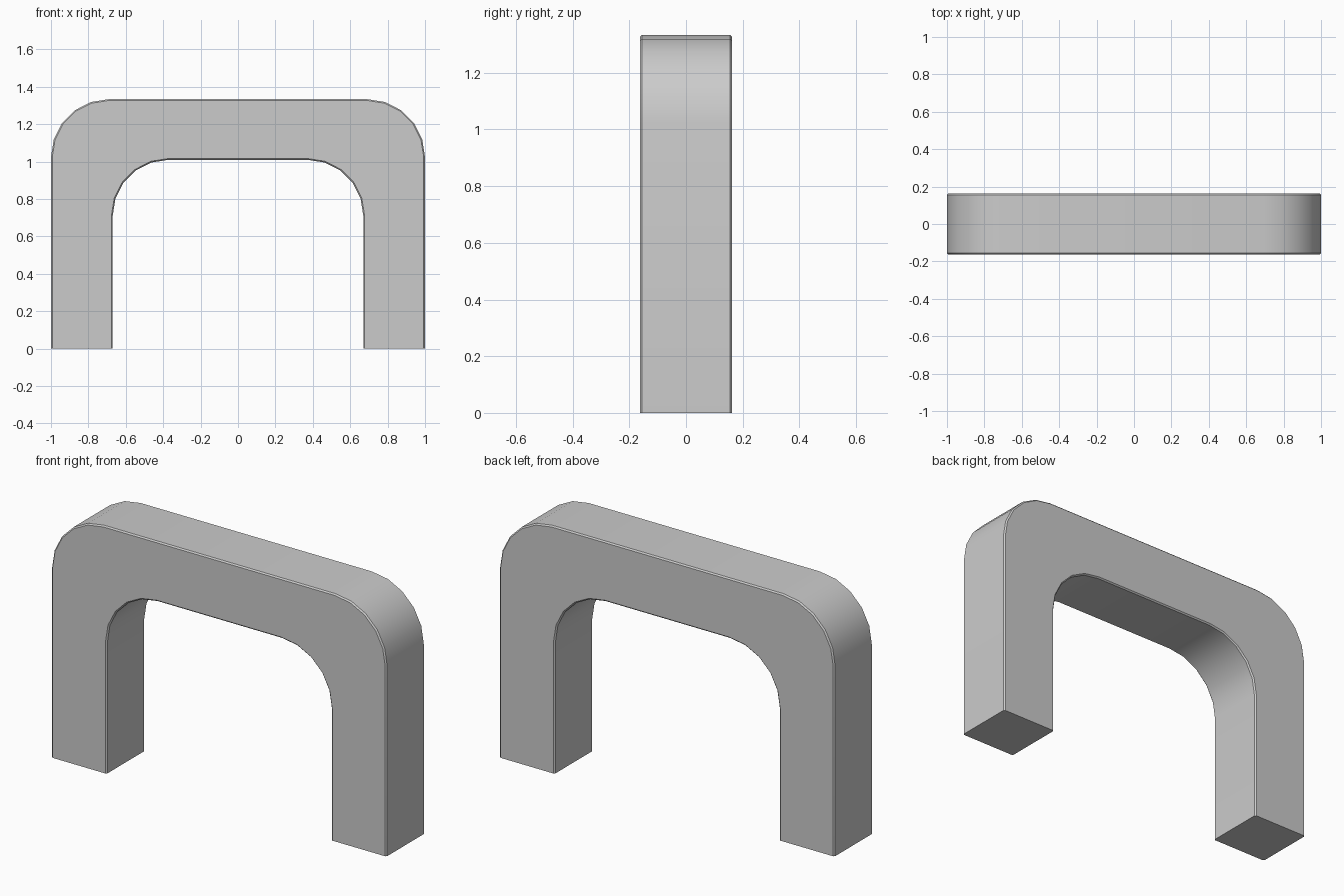
import bpy
import bmesh
from math import cos, sin, pi

if "Cube" in bpy.data.objects:
    bpy.data.objects.remove(bpy.data.objects["Cube"])

HALF_DEPTH = 0.163
SEGMENTS = 5


def half_outline(half_width, top, radius):
    """Right half of an arch outline, from the foot up round the corner."""
    points = [(half_width, 0.0)]
    for i in range(SEGMENTS + 1):
        a = i * pi / 2 / SEGMENTS
        points.append((half_width - radius + radius * cos(a),
                       top - radius + radius * sin(a)))
    return points


def full_outline(*args):
    right = half_outline(*args)
    return right + [(-x, z) for x, z in reversed(right)]


# Closed profile: outer arch one way, inner arch back
outer = full_outline(1.0, 1.334, 0.31)
inner = full_outline(0.67, 1.01, 0.30)

bm = bmesh.new()
rings = []
for y in (-HALF_DEPTH, HALF_DEPTH):
    rings.append([[bm.verts.new((x, y, z)) for x, z in line] for line in (outer, inner)])
(fo, fi), (bo, bi) = rings

# Front, back, outer and inner strips
for a, b in ((fo, fi), (bi, bo), (bo, fo), (fi, bi)):
    for i in range(len(a) - 1):
        bm.faces.new((a[i], a[i + 1], b[i + 1], b[i]))
# Foot soles
for i in (0, -1):
    bm.faces.new((fo[i], fi[i], bi[i], bo[i]))
bmesh.ops.recalc_face_normals(bm, faces=bm.faces)

# Narrow chamfer along the front and back rims, feet left sharp
rims = [bm.edges.get((line[i], line[i + 1]))
        for line in (fo, fi, bo, bi) for i in range(len(line) - 1)]
bmesh.ops.bevel(bm, geom=rims, offset=0.007, offset_type='OFFSET',
                segments=1, profile=0.5, affect='EDGES')

mesh = bpy.data.meshes.new("arch_handle")
bm.to_mesh(mesh)
bm.free()
arch = bpy.data.objects.new("arch_handle", mesh)
bpy.context.collection.objects.link(arch)

# Smooth corners, crisp chamfers
bpy.context.view_layer.objects.active = arch
arch.select_set(True)
bpy.ops.object.shade_smooth_by_angle(angle=pi / 6)
